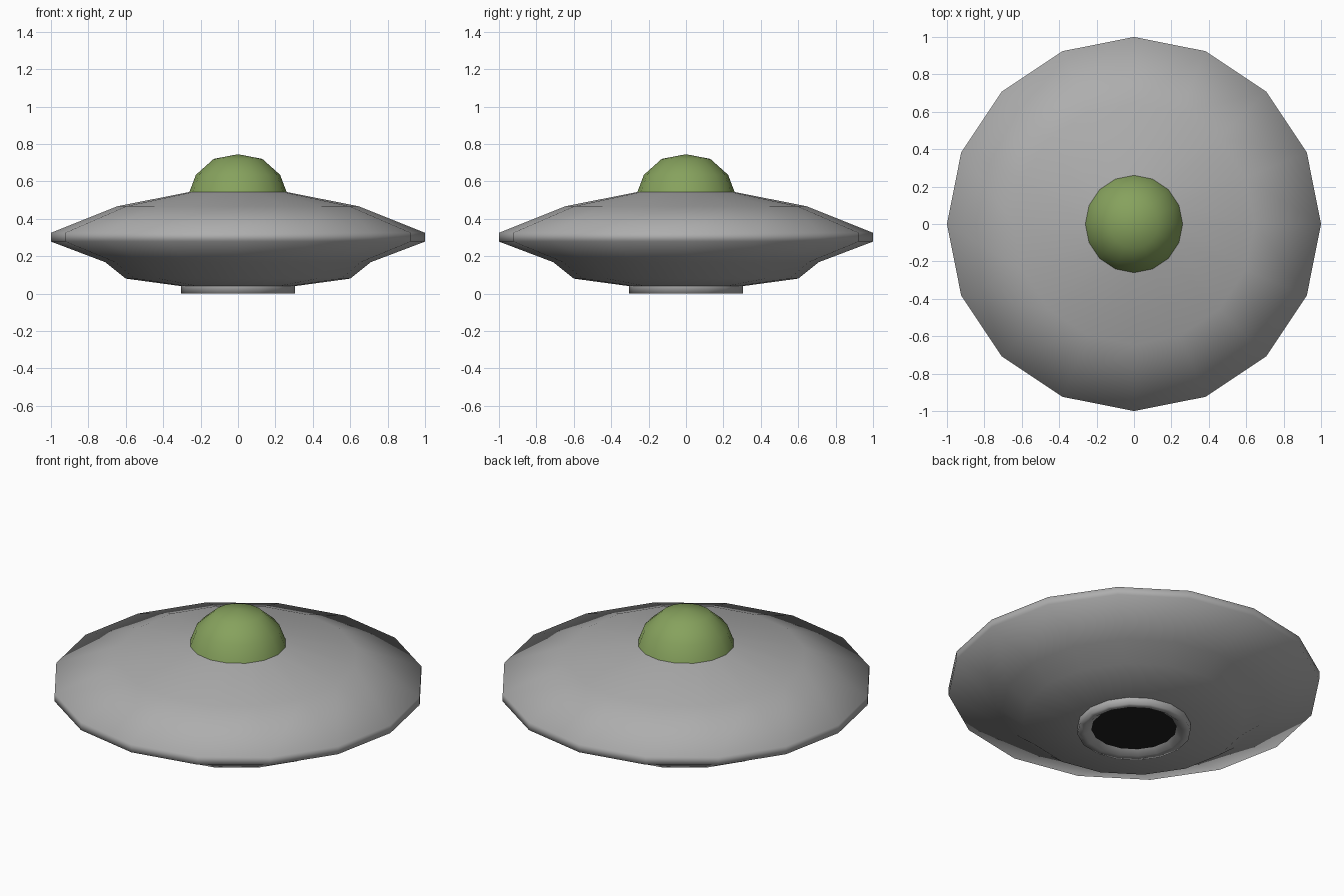
import bpy, bmesh, math

if "Cube" in bpy.data.objects:
    bpy.data.objects.remove(bpy.data.objects["Cube"])

SIDES = 16


def material(name, rgb):
    m = bpy.data.materials.new(name)
    m.diffuse_color = (*rgb, 1)
    m.use_nodes = True
    m.node_tree.nodes["Principled BSDF"].inputs["Base Color"].default_value = m.diffuse_color
    return m


def lathe(name, profile, mat, sides=SIDES):
    """Revolve (radius, z) points round the z axis; radius 0 makes a pole."""
    bm = bmesh.new()
    rings = []
    for r, z in profile:
        if r == 0:
            rings.append([bm.verts.new((0, 0, z))] * sides)
        else:
            rings.append([bm.verts.new((r * math.cos(math.tau * i / sides),
                                        r * math.sin(math.tau * i / sides), z))
                          for i in range(sides)])
    for a, b in zip(rings, rings[1:]):
        for i in range(sides):
            j = (i + 1) % sides
            quad = list(dict.fromkeys((a[i], a[j], b[j], b[i])))
            f = bm.faces.new(quad)
            f.smooth = True
    mesh = bpy.data.meshes.new(name)
    bm.to_mesh(mesh)
    bm.free()
    mesh.materials.append(mat)
    ob = bpy.data.objects.new(name, mesh)
    bpy.context.collection.objects.link(ob)
    return ob


grey = material("hull grey", (0.42, 0.42, 0.42))
green = material("dome green", (0.24, 0.36, 0.11))
black = material("hatch black", (0.015, 0.015, 0.015))

# Saucer hull: underside, thin rim, upper deck
lathe("saucer_hull", [(0.305, 0.04), (0.60, 0.08), (0.71, 0.168), (1.0, 0.278),
                      (1.0, 0.325), (0.645, 0.467), (0.26, 0.543)], grey)

# Glass dome on top
lathe("dome", [(0.26, 0.543), (0.225, 0.635), (0.13, 0.72), (0, 0.745)], green)

# Bottom collar: inner bevel, lip, outer wall
lathe("bottom_collar", [(0.23, 0.025), (0.265, 0.0), (0.305, 0.0), (0.305, 0.04)], grey)

# Dark hatch inside the collar, facing down
lathe("bottom_hatch", [(0, 0.025), (0.23, 0.025)], black)
